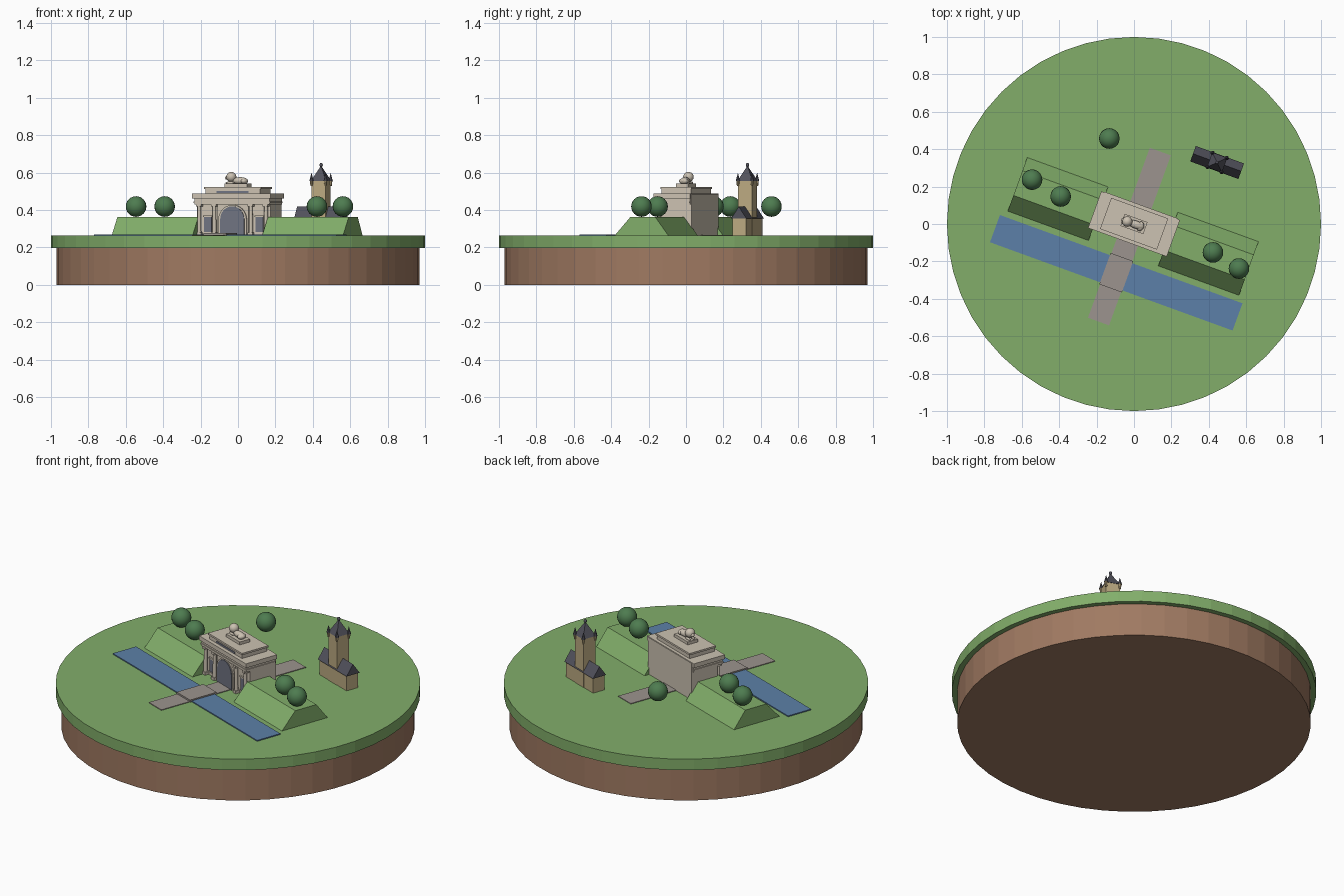
import bpy, bmesh, math
from mathutils import Matrix, Vector

cube = bpy.data.objects.get("Cube")
if cube:
    bpy.data.objects.remove(cube, do_unlink=True)

TURN = Matrix.Rotation(math.radians(-20), 4, 'Z')   # site axis
G = 0.264                                           # ground level


def material(name, r, g, b):
    lin = [((c / 255 + 0.055) / 1.055) ** 2.4 for c in (r, g, b)] + [1]
    m = bpy.data.materials.new(name)
    m.use_nodes = True
    m.diffuse_color = lin
    m.node_tree.nodes["Principled BSDF"].inputs["Base Color"].default_value = lin
    return m


GRASS = material("grass green", 130, 174, 106)
EARTH = material("earth brown", 160, 122, 98)
WATER = material("water blue", 92, 128, 168)
PAVING = material("paving grey", 156, 148, 142)
STONE = material("pale stone", 204, 194, 178)
SHADE = material("opening slate", 112, 116, 130)
ROOF = material("roof slate", 82, 82, 92)
TAN = material("tan brick", 188, 170, 130)
LEAF = material("foliage green", 78, 124, 80)


def finish(name, bm, mat, smooth=False, turned=True):
    if turned:
        bm.transform(TURN)
    bmesh.ops.recalc_face_normals(bm, faces=bm.faces)
    me = bpy.data.meshes.new(name)
    bm.to_mesh(me)
    bm.free()
    me.materials.append(mat)
    for p in me.polygons:
        p.use_smooth = smooth
    ob = bpy.data.objects.new(name, me)
    bpy.context.collection.objects.link(ob)
    return ob


def box(name, mat, x, y, z):
    """Box from (low, high) pairs in site coordinates."""
    bm = bmesh.new()
    mid = Vector([sum(p) / 2 for p in (x, y, z)])
    size = [p[1] - p[0] for p in (x, y, z)]
    bmesh.ops.create_cube(bm, size=1, matrix=Matrix.Translation(mid) @ Matrix.Diagonal((*size, 1)))
    return finish(name, bm, mat)


def cone(name, mat, x, y, z, r1, r2, n, spin=0, turned=True, smooth=False):
    bm = bmesh.new()
    m = Matrix.Translation((x, y, sum(z) / 2)) @ Matrix.Rotation(spin, 4, 'Z')
    bmesh.ops.create_cone(bm, cap_ends=True, segments=n, radius1=r1, radius2=r2,
                          depth=z[1] - z[0], matrix=m)
    ob = finish(name, bm, mat, False, turned)
    if smooth:
        for p in ob.data.polygons:
            p.use_smooth = len(p.vertices) == 4
    return ob


def ball(name, mat, at, size, turned=True):
    bm = bmesh.new()
    bmesh.ops.create_uvsphere(bm, u_segments=20, v_segments=12, radius=1,
                              matrix=Matrix.Translation(at) @ Matrix.Diagonal((*size, 1)))
    return finish(name, bm, mat, True, turned)


def prism(name, mat, profile, low, high, axis):
    """Extrude a (side, height) profile along site axis 0 (x) or 1 (y)."""
    bm = bmesh.new()
    place = (lambda s, h: (low, s, h)) if axis == 0 else (lambda s, h: (s, low, h))
    face = bm.faces.new([bm.verts.new(place(*p)) for p in profile])
    new = bmesh.ops.extrude_face_region(bm, geom=[face])["geom"]
    step = [0, 0, 0]
    step[axis] = high - low
    bmesh.ops.translate(bm, vec=step, verts=[v for v in new if isinstance(v, bmesh.types.BMVert)])
    return finish(name, bm, mat)


def arch(half, spring, n=12):
    arc = [(half * math.cos(math.pi * i / n), spring + half * math.sin(math.pi * i / n))
           for i in range(n + 1)]
    return [(half, G)] + arc + [(-half, G)]


# Ground discs
cone("earth_base", EARTH, 0, 0, (0, 0.2), 0.97, 0.97, 48, turned=False)
cone("grass_disc", GRASS, 0, 0, (0.197, G), 1, 1, 48, turned=False)

# Moat, path and bridge
box("moat", WATER, (-0.69, 0.69), (-0.355, -0.2), (G - 0.01, 0.27))
box("path_front", PAVING, (-0.06, 0.06), (-0.555, -0.08), (G - 0.01, 0.268))
box("path_back", PAVING, (-0.06, 0.06), (0.1, 0.412), (G - 0.01, 0.268))
box("bridge", PAVING, (-0.064, 0.064), (-0.366, -0.188), (G, 0.278))

# Ramparts either side of the gate
bank = [(-0.166, G), (-0.077, 0.363), (0.064, 0.363), (0.139, G)]
prism("rampart_left", GRASS, bank, 0.198, 0.658, 0)
prism("rampart_right", GRASS, bank, -0.658, -0.198, 0)

# Round trees
for i, (x, y) in enumerate([(-0.545, 0.237), (-0.392, 0.147), (-0.132, 0.457),
                            (0.422, -0.152), (0.561, -0.238)]):
    ball(f"tree_{i + 1}", LEAF, (x, y, 0.419), (0.055,) * 3, turned=False)

# Gate body, entablature bands and attic
box("gate_body", STONE, (-0.208, 0.208), (-0.066, 0.108), (G, 0.486))
box("gate_centre", STONE, (-0.088, 0.088), (-0.08, -0.06), (G, 0.44))
box("gate_plinth", STONE, (-0.214, 0.214), (-0.072, 0.1), (G, 0.28))
box("entablature", STONE, (-0.213, 0.213), (-0.096, 0.1), (0.43, 0.462))
box("cornice_lower", STONE, (-0.218, 0.218), (-0.1, 0.1), (0.438, 0.447))
box("cornice_upper", STONE, (-0.224, 0.224), (-0.104, 0.104), (0.462, 0.488))
box("attic", STONE, (-0.155, 0.155), (-0.082, 0.085), (0.488, 0.515))
box("attic_cap", STONE, (-0.162, 0.162), (-0.087, 0.09), (0.512, 0.523))
box("attic_panel", SHADE, (-0.09, 0.09), (-0.085, -0.08), (0.492, 0.502))

# Gate openings
prism("arch_surround", STONE, arch(0.08, 0.348), -0.088, -0.078, 1)
prism("arch_opening", SHADE, arch(0.068, 0.352), -0.092, -0.086, 1)
for side in (-1, 1):
    c = side * 0.147
    tag = "left" if side > 0 else "right"
    box(f"niche_{tag}", SHADE, (c - 0.022, c + 0.022), (-0.071, -0.065), (0.284, 0.362))
    box(f"niche_hood_{tag}", STONE, (c - 0.026, c + 0.026), (-0.075, -0.06), (0.362, 0.37))

    # Columns with base and capital
    for k, u in enumerate((0.104, 0.19)):
        x, label = side * u, f"{tag}_{k + 1}"
        cone(f"column_{label}", STONE, x, -0.084, (0.275, 0.425), 0.011, 0.0095, 14, smooth=True)
        for part, z in (("base", (G, 0.281)), ("capital", (0.418, 0.432))):
            box(f"column_{part}_{label}", STONE, (x - 0.014, x + 0.014), (-0.098, -0.06), z)

# Lying animal statue on its pedestal
box("statue_pedestal", STONE, (-0.065, 0.065), (-0.034, 0.034), (0.523, 0.541))
ball("statue_body", STONE, (0.012, 0, 0.557), (0.045, 0.021, 0.019))
ball("statue_haunch", STONE, (0.036, 0, 0.555), (0.019, 0.026, 0.016))
ball("statue_mane", STONE, (-0.038, 0, 0.577), (0.027, 0.028, 0.027))
ball("statue_muzzle", STONE, (-0.062, 0, 0.572), (0.011, 0.011, 0.01))
for s in (-1, 1):
    ball(f"statue_paw_{'left' if s > 0 else 'right'}", STONE,
         (-0.04, s * 0.014, 0.546), (0.025, 0.007, 0.007))

# Small hall with a tower
TX, TY = 0.305, 0.461
box("hall", TAN, (TX - 0.13, TX + 0.13), (TY - 0.038, TY + 0.038), (G, 0.36))
prism("hall_roof", ROOF, [(TY - 0.044, 0.355), (TY, 0.418), (TY + 0.044, 0.355)],
      TX - 0.137, TX + 0.137, 0)
box("tower", TAN, (TX - 0.04, TX + 0.04), (TY - 0.04, TY + 0.04), (G, 0.556))
cone("tower_roof", ROOF, TX, TY, (0.556, 0.632), 0.06, 0.004, 4, math.pi / 4)
ball("tower_finial", ROOF, (TX, TY, 0.641), (0.009, 0.009, 0.011))
for i, (a, b) in enumerate([(-1, -1), (-1, 1), (1, -1), (1, 1)]):
    x, y = TX + a * 0.04, TY + b * 0.04
    cone(f"turret_{i + 1}", TAN, x, y, (0.528, 0.56), 0.006, 0.01, 8)
    cone(f"turret_spire_{i + 1}", ROOF, x, y, (0.556, 0.6), 0.012, 0, 8)
